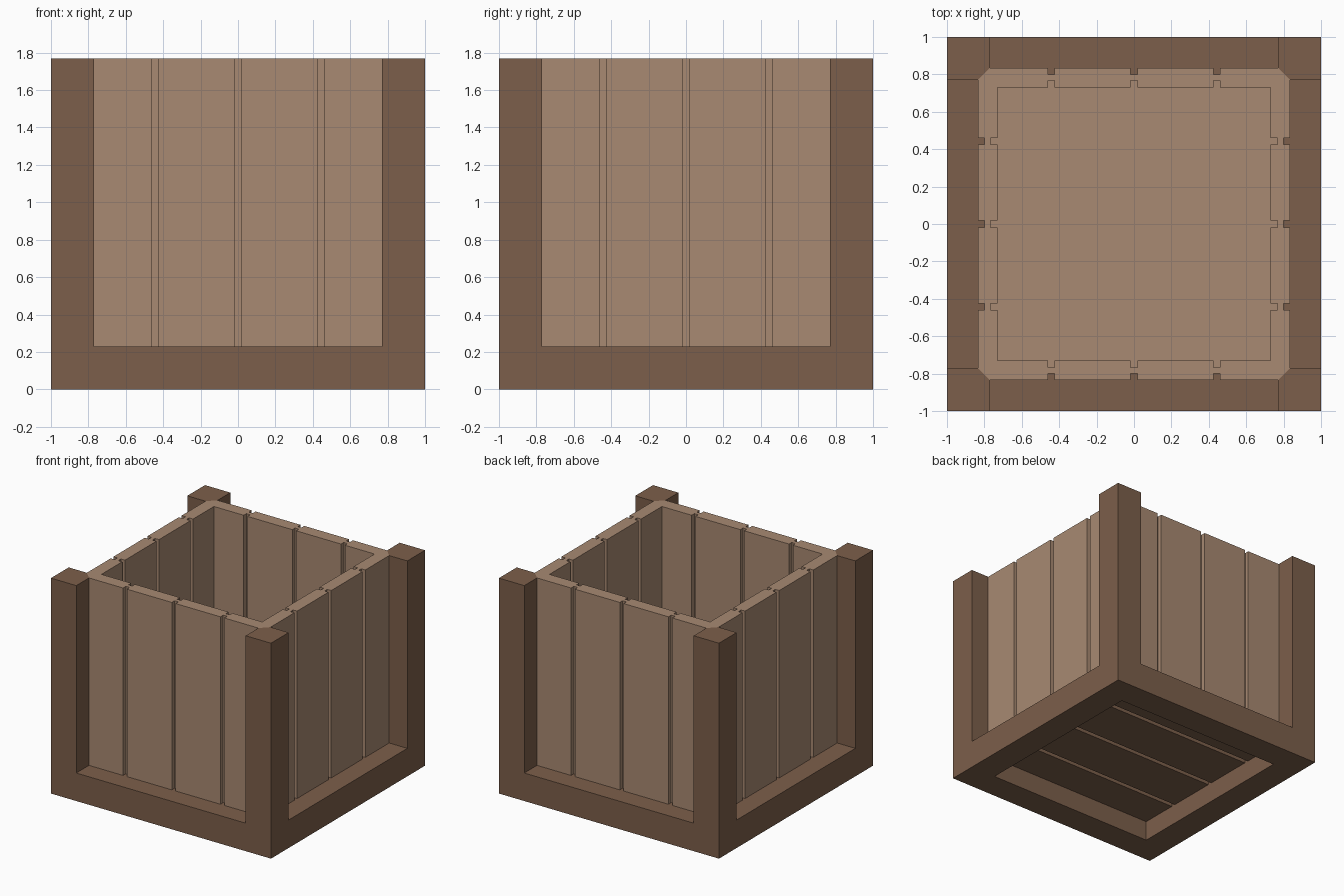
import bpy, bmesh
from mathutils import Matrix, Vector
from math import pi

if "Cube" in bpy.data.objects:
    bpy.data.objects.remove(bpy.data.objects["Cube"])

H = 1.77            # overall height
P = 0.77            # inner edge of posts and rails
RAIL = 0.23         # rail height
OUT, INN = 0.835, 0.73   # outer and inner plank faces
GROOVES = (-0.4425, 0.0, 0.4425)
GW, GD = 0.0175, 0.036   # groove half width and depth


def material(name, rgb):
    m = bpy.data.materials.new(name)
    m.diffuse_color = (*rgb, 1)
    m.use_nodes = True
    m.node_tree.nodes["Principled BSDF"].inputs["Base Color"].default_value = m.diffuse_color
    return m


dark = material("dark wood", (0.202, 0.114, 0.069))
light = material("light wood", (0.392, 0.252, 0.168))


def add_object(name, bm, mat):
    bmesh.ops.recalc_face_normals(bm, faces=bm.faces)
    me = bpy.data.meshes.new(name)
    bm.to_mesh(me)
    bm.free()
    me.materials.append(mat)
    ob = bpy.data.objects.new(name, me)
    bpy.context.collection.objects.link(ob)
    return ob


def prism(name, pts, z0, z1, mat):
    bm = bmesh.new()
    low = [bm.verts.new((x, y, z0)) for x, y in pts]
    face = bm.faces.new(low)
    new = bmesh.ops.extrude_face_region(bm, geom=[face])["geom"]
    for v in new:
        if isinstance(v, bmesh.types.BMVert):
            v.co.z = z1
    return add_object(name, bm, mat)


def rect(x, y):
    return [(-x, -y), (x, -y), (x, y), (-x, y)]


# Frame: a solid block cut down to four chamfered posts and a base ring
frame = prism("frame", rect(1, 1), 0, H, dark)
c = P + OUT
cuts = [(rect(P, 1.5), RAIL, 2.5), (rect(1.5, P), RAIL, 2.5),
        ([(c, 0), (0, c), (-c, 0), (0, -c)], RAIL, 2.5),
        (rect(P, P), -1, 1)]
bpy.context.view_layer.objects.active = frame
for pts, z0, z1 in cuts:
    cutter = prism("cutter", pts, z0, z1, dark)
    cutter.hide_render = True
    mod = frame.modifiers.new("cut", "BOOLEAN")
    mod.operation, mod.solver, mod.object = "DIFFERENCE", "EXACT", cutter
    bpy.ops.object.modifier_apply(modifier=mod.name)
    bpy.data.objects.remove(cutter)

# Plank walls: one grooved profile, mitred at the ends and turned four times
m = c / 2
outer, inner = [(-P, -OUT)], []
for g in GROOVES:
    a, b = g - GW, g + GW
    outer += [(a, -OUT), (a, -OUT + GD), (b, -OUT + GD), (b, -OUT)]
    inner += [(a, -INN), (a, -INN - GD), (b, -INN - GD), (b, -INN)]
outer.append((P, -OUT))
profile = [(-INN, -INN), (-m, -m)] + outer + [(m, -m), (INN, -INN)] + inner[::-1]
mitre = {0, len(outer) + 2}      # profile edges hidden inside the corners
bm = bmesh.new()
n = len(profile)
for k in range(4):
    rot = Matrix.Rotation(k * pi / 2, 3, "Z")
    low, top = ([bm.verts.new(rot @ Vector((x, y, z))) for x, y in profile]
                for z in (0.2, H))
    bm.faces.new(low[::-1])
    bm.faces.new(top)
    for i in range(n):
        j = (i + 1) % n
        if i not in mitre:
            bm.faces.new((low[i], low[j], top[j], top[i]))
bmesh.ops.remove_doubles(bm, verts=bm.verts, dist=1e-4)
add_object("plank_walls", bm, light)

# Floor panel inside
prism("floor", rect(P, P), 0.201, 0.27, light)

# Underside planks separated by grooves running along x
edges = [-0.8] + [g + s * GW for g in GROOVES for s in (-1, 1)] + [0.8]
for i in range(4):
    y0, y1 = edges[2 * i], edges[2 * i + 1]
    prism(f"under_plank_{i + 1}", [(-0.8, y0), (0.8, y0), (0.8, y1), (-0.8, y1)],
          0.165, 0.2, dark)
prism("under_plank_backing", rect(0.79, 0.79), 0.195, 0.201, dark)
